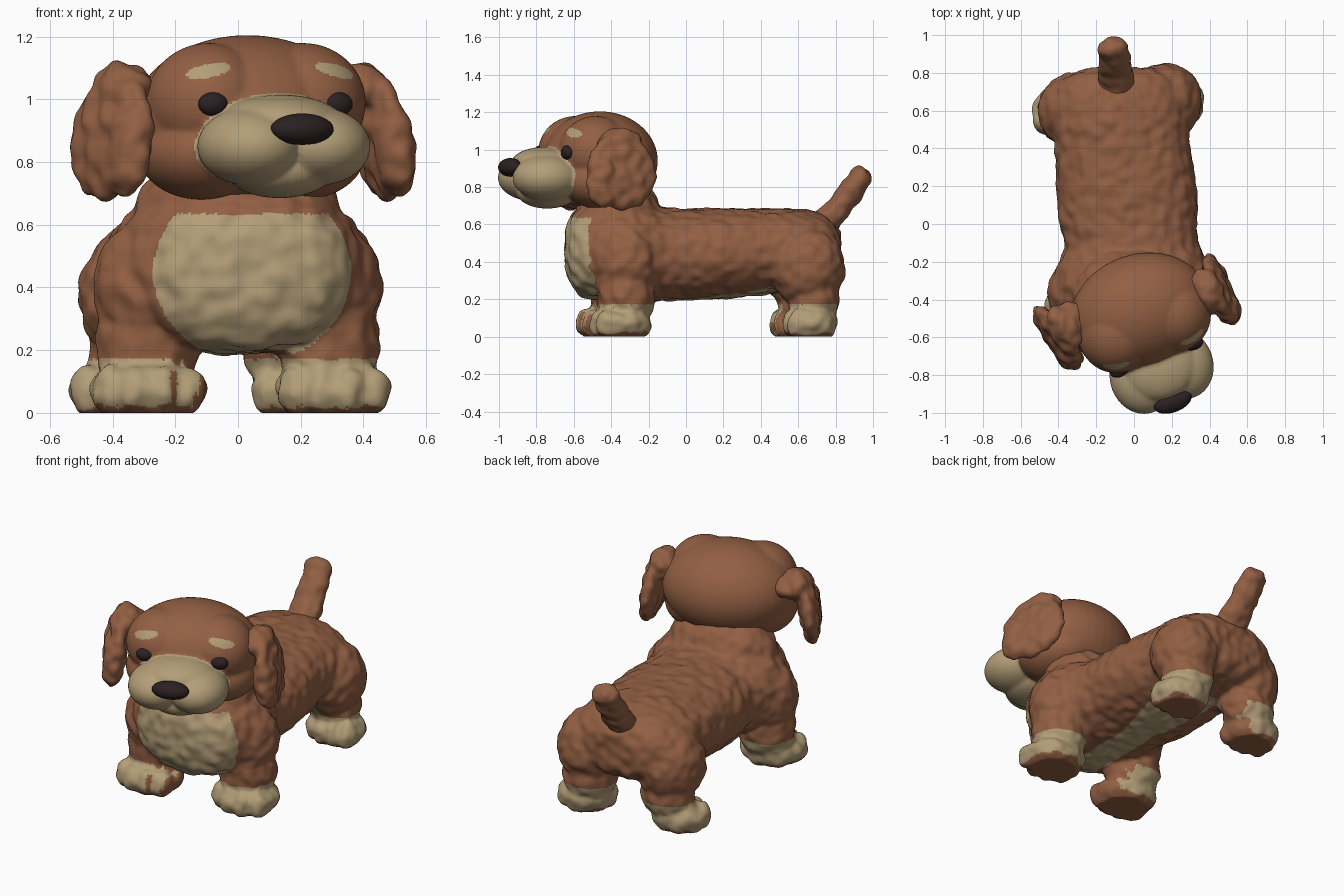
import bpy, bmesh, math
from mathutils import Matrix, Vector, noise

if "Cube" in bpy.data.objects:
    bpy.data.objects.remove(bpy.data.objects["Cube"])


def material(name, rgb):
    m = bpy.data.materials.new(name)
    m.diffuse_color = (*rgb, 1)
    m.use_nodes = True
    m.node_tree.nodes["Principled BSDF"].inputs["Base Color"].default_value = m.diffuse_color
    return m


BROWN = material("brown fur", (0.29, 0.115, 0.056))
CREAM = material("cream fur", (0.45, 0.34, 0.185))
DARK = material("dark nose", (0.024, 0.015, 0.016))


def ellipsoid(bm, e):
    """e = (x, y, z, rx, ry, rz)"""
    mat = Matrix.Translation(e[:3]) @ Matrix.Diagonal((*e[3:], 1))
    bmesh.ops.create_uvsphere(bm, u_segments=40, v_segments=24, radius=1, matrix=mat)


def loft(bm, stations, steps=5, sides=40):
    """Smooth tube along y through stations (y, xc, zc, rx, rz)."""
    st = [Vector(s) for s in stations]
    path = []
    for i in range(len(st) - 1):
        a, b, c, d = st[max(i - 1, 0)], st[i], st[i + 1], st[min(i + 2, len(st) - 1)]
        for k in range(steps):
            t = k / steps
            path.append(0.5 * (2 * b + (c - a) * t + (2 * a - 5 * b + 4 * c - d) * t * t
                               + (3 * b - a - 3 * c + d) * t ** 3))
    path.append(st[-1])
    rings = []
    for y, xc, zc, rx, rz in path:
        ring = []
        for k in range(sides):
            ang = math.tau * k / sides
            c, s = math.cos(ang), math.sin(ang)
            ring.append(bm.verts.new((xc + rx * math.copysign(abs(c) ** 0.88, c), y,
                                      zc + rz * math.copysign(abs(s) ** 0.88, s))))
        rings.append(ring)
    for r, q in zip(rings, rings[1:]):
        for k in range(sides):
            n = (k + 1) % sides
            bm.faces.new((r[k], r[n], q[n], q[k]))
    bm.faces.new(rings[0])
    bm.faces.new(rings[-1])


def sculpt(name, blobs, rule=None, tube=None, voxel=0.012, smooth=6, fur=0.0, matrix=None, floor=False):
    """Fuse blobs into one smooth skin; colour its faces with rule(centre, normal)."""
    bm = bmesh.new()
    for e in blobs:
        ellipsoid(bm, e)
    if tube:
        loft(bm, tube)
    bmesh.ops.recalc_face_normals(bm, faces=bm.faces)
    me = bpy.data.meshes.new(name)
    bm.to_mesh(me)
    bm.free()
    ob = bpy.data.objects.new(name, me)
    bpy.context.collection.objects.link(ob)
    rm = ob.modifiers.new("fuse", 'REMESH')
    rm.mode = 'VOXEL'
    rm.voxel_size = voxel
    sm = ob.modifiers.new("soften", 'SMOOTH')
    sm.factor = 0.5
    sm.iterations = smooth
    dg = bpy.context.evaluated_depsgraph_get()
    skin = bpy.data.meshes.new_from_object(ob.evaluated_get(dg))
    ob.modifiers.clear()
    ob.data = skin
    normals = [v.normal.copy() for v in skin.vertices]
    for v, n in zip(skin.vertices, normals):
        if fur:
            v.co += n * fur * noise.noise(v.co * 17)
        if floor:
            v.co.z = max(v.co.z, 0.0)
    skin.update()
    skin.materials.clear()
    for m in (BROWN, CREAM, DARK):
        skin.materials.append(m)
    for p in skin.polygons:
        p.use_smooth = True
        p.material_index = rule(p.center, p.normal) if rule else 0
    if matrix:
        ob.matrix_world = matrix
    return ob


def simple(name, e, mat, matrix):
    """Plain smooth ellipsoid part."""
    bm = bmesh.new()
    ellipsoid(bm, e)
    me = bpy.data.meshes.new(name)
    bm.to_mesh(me)
    bm.free()
    me.materials.append(mat)
    for p in me.polygons:
        p.use_smooth = True
    ob = bpy.data.objects.new(name, me)
    ob.matrix_world = matrix
    bpy.context.collection.objects.link(ob)


# body: long trunk, neck, four stubby legs with toed paws
trunk = [(-0.645, 0.04, 0.47, 0.12, 0.10), (-0.60, 0.03, 0.46, 0.26, 0.21),
         (-0.50, 0.01, 0.46, 0.36, 0.26), (-0.30, 0.0, 0.46, 0.42, 0.27),
         (-0.12, -0.01, 0.44, 0.36, 0.25), (0.0, -0.03, 0.44, 0.365, 0.245),
         (0.2, -0.04, 0.445, 0.37, 0.24), (0.4, -0.06, 0.455, 0.36, 0.23),
         (0.6, -0.08, 0.465, 0.36, 0.215), (0.75, -0.08, 0.46, 0.31, 0.185),
         (0.825, -0.08, 0.45, 0.18, 0.11)]
blobs = [(0, -0.36, 0.62, 0.33, 0.235, 0.25)]
for x, y in ((0.29, -0.32), (-0.29, -0.36)):          # shoulders and front legs
    blobs += [(x, y, 0.40, 0.17, 0.18, 0.22), (x, y, 0.22, 0.165, 0.155, 0.2)]
for x, y in ((0.17, 0.65), (-0.32, 0.60)):            # haunches and hind legs
    blobs += [(x, y, 0.37, 0.19, 0.20, 0.22), (x, y + 0.03, 0.20, 0.155, 0.14, 0.15)]
for x, y, s in ((0.305, -0.345, 1), (-0.285, -0.42, 1), (0.205, 0.665, 0.88), (-0.375, 0.595, 0.88)):
    blobs.append((x, y, 0.07, 0.185 * s, 0.165 * s, 0.105))
    for d in (-0.125, -0.043, 0.043, 0.125):          # toes
        blobs.append((x + d * s, y + (abs(d) * 0.4 - 0.115) * s, 0.07, 0.055 * s, 0.075 * s, 0.08))


def body_colour(c, n):
    if c.z < 0.17:                                     # cream paws, brown soles and inner left sides
        return 0 if (c.z < 0.03 and n.z < -0.6) or (c.x < 0 and n.x > 0.6) else 1
    bib = ((c.x - 0.045) / 0.315) ** 2 + ((c.z - 0.45) / 0.29) ** 2 < 1
    if c.y < -0.43 and c.z < 0.635 and bib:
        return 1
    belly = -0.5 < c.y < 0.55 and n.z < -0.35 and c.z < 0.3
    return 1 if belly and abs(c.x + 0.02) < 0.09 + 0.2 * max(0, c.y) else 0


sculpt("body", blobs, body_colour, trunk, fur=0.012, floor=True)

# tail
tail = []
for i in range(13):
    t = i / 12
    tail.append((-0.09 - 0.02 * t, 0.73 + 0.20 * t ** 0.9, 0.60 + 0.25 * t ** 1.1,
                 0.10 - 0.022 * t, 0.075 - 0.012 * t, 0.075 - 0.012 * t))
sculpt("tail", tail, fur=0.014)

# head, turned a little to one side, with cream muzzle and brows
HEAD = Matrix.Translation((0.03, -0.46, 0.94)) @ Matrix.Rotation(math.radians(20), 4, 'Z')
skull = [(0, 0, 0, 0.375, 0.30, 0.265)]
muzzle = [(0, -0.31, -0.01, 0.20, 0.18, 0.085), (0, -0.30, -0.17, 0.17, 0.16, 0.085)]
for s in (-1, 1):
    skull += [(s * 0.16, -0.08, 0.05, 0.2, 0.2, 0.19), (s * 0.17, -0.04, -0.11, 0.2, 0.23, 0.15)]
    muzzle.append((s * 0.115, -0.34, -0.09, 0.165, 0.19, 0.125))


def head_colour(c, n):
    for x, y, z, rx, ry, rz in muzzle:
        if ((c.x - x) / rx) ** 2 + ((c.y - y) / ry) ** 2 + ((c.z - z) / rz) ** 2 < 1.12 \
                and math.hypot(c.x / 0.30, (c.z + 0.09) / 0.17) < 1.05:
            return 1
    u, w = abs(c.x) - 0.215, c.z - 0.152
    w += 0.2 * u
    return 1 if c.y < 0 and (u / 0.07) ** 2 + (w / 0.022) ** 2 < 1 else 0


sculpt("head", skull + muzzle, head_colour, voxel=0.01, matrix=HEAD, smooth=5)
simple("nose", (0, -0.51, -0.035, 0.105, 0.058, 0.05), DARK, HEAD)
for side, s in (("left", 1), ("right", -1)):
    simple("eye_" + side, (s * 0.211, -0.262, 0.045, 0.05, 0.033, 0.038), DARK, HEAD)

# floppy ears
for side, s, pos, yaw in (("left", 1, (0.45, -0.345, 0.89), 20), ("right", -1, (-0.405, -0.595, 0.89), 37)):
    flap = [(0, 0.0, -0.01, 0.06, 0.195, 0.205), (s * 0.005, -0.11, -0.05, 0.065, 0.09, 0.16),
            (-s * 0.04, 0.02, 0.15, 0.085, 0.12, 0.085), (-s * 0.09, 0.02, 0.14, 0.09, 0.10, 0.07)]
    frame = (Matrix.Translation(pos) @ Matrix.Rotation(math.radians(yaw), 4, 'Z')
             @ Matrix.Rotation(math.radians(-8 * s), 4, 'Y'))
    sculpt("ear_" + side, flap, fur=0.016, matrix=frame, smooth=5)
